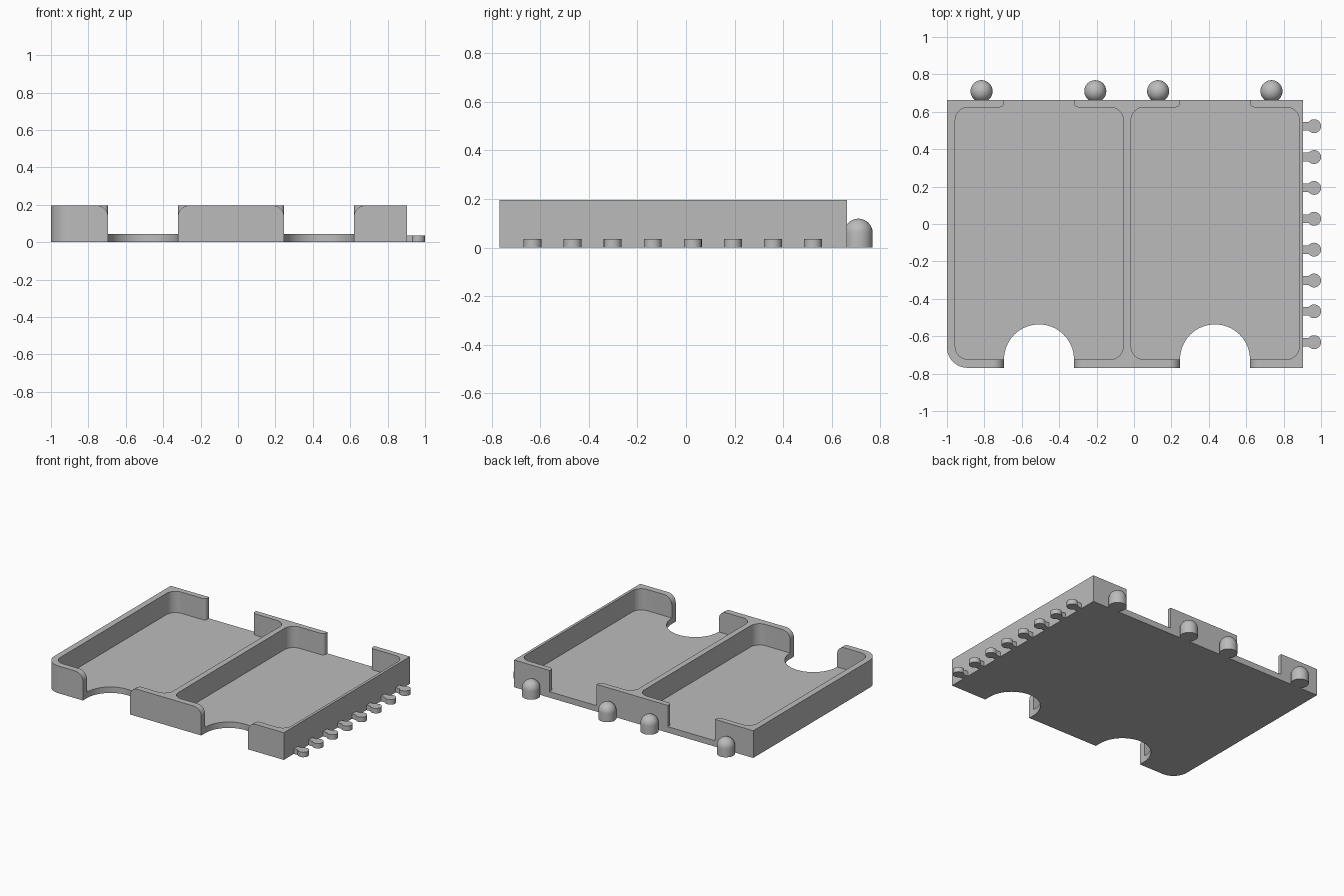
import bpy, bmesh
from math import sin, cos, pi, radians, asin
from mathutils import Matrix, Vector

if "Cube" in bpy.data.objects:
    bpy.data.objects.remove(bpy.data.objects["Cube"], do_unlink=True)

grey = bpy.data.materials.new("matte grey")
grey.use_nodes = True
grey.diffuse_color = (0.5, 0.5, 0.5, 1)
grey.node_tree.nodes["Principled BSDF"].inputs["Base Color"].default_value = (0.5, 0.5, 0.5, 1)

LEFT, RIGHT, FRONT, BACK = -1.0, 0.903, -0.769, 0.664
HEIGHT, FLOOR = 0.196, 0.043
INNER_FRONT, INNER_BACK = -0.724, 0.624
GAP_HALF = 0.187


def arc(cx, cy, r, start, end, steps=12):
    """Points along an arc, angles in degrees."""
    angles = [radians(start + (end - start) * i / steps) for i in range(steps + 1)]
    return [(cx + r * cos(a), cy + r * sin(a)) for a in angles]


def add_object(name, bm):
    bmesh.ops.recalc_face_normals(bm, faces=bm.faces)
    mesh = bpy.data.meshes.new(name)
    bm.to_mesh(mesh)
    bm.free()
    mesh.materials.append(grey)
    obj = bpy.data.objects.new(name, mesh)
    bpy.context.scene.collection.objects.link(obj)
    return obj


def prism(name, outline, low, high, along_y=False):
    """Extrude an outline along z, or an x-z outline along y."""
    def place(u, v):
        return (u, low, v) if along_y else (u, v, low)
    bm = bmesh.new()
    face = bm.faces.new([bm.verts.new(place(u, v)) for u, v in outline])
    out = bmesh.ops.extrude_face_region(bm, geom=[face])
    verts = [g for g in out["geom"] if isinstance(g, bmesh.types.BMVert)]
    step = high - low
    bmesh.ops.translate(bm, verts=verts, vec=(0, step, 0) if along_y else (0, 0, step))
    return add_object(name, bm)


def smooth(obj):
    bpy.ops.object.select_all(action="DESELECT")
    obj.select_set(True)
    bpy.context.view_layer.objects.active = obj
    bpy.ops.object.shade_smooth_by_angle(angle=radians(30))


def cut(target, cutter):
    bpy.context.view_layer.objects.active = target
    mod = target.modifiers.new("cut", "BOOLEAN")
    mod.operation, mod.solver, mod.object = "DIFFERENCE", "EXACT", cutter
    bpy.ops.object.modifier_apply(modifier=mod.name)
    bpy.data.objects.remove(cutter, do_unlink=True)


# Tray block with one rounded front corner
r = 0.11
tray = prism("tray", arc(LEFT + r, FRONT + r, r, 180, 270)
             + [(RIGHT, FRONT), (RIGHT, BACK), (LEFT, BACK)], 0, HEIGHT)

# Two card pockets, each with a thumb notch in front and an opening behind
for x0, x1, gap in ((-0.956, -0.057, -0.508), (-0.016, 0.884, 0.433)):
    r = 0.07
    y0, y1 = INNER_FRONT, INNER_BACK
    cut(tray, prism("pocket_cutter",
                    arc(x0 + r, y0 + r, r, 180, 270) + arc(x1 - r, y0 + r, r, 270, 360)
                    + arc(x1 - r, y1 - r, r, 0, 90) + arc(x0 + r, y1 - r, r, 90, 180),
                    FLOOR, 0.3))
    g0, g1 = gap - GAP_HALF, gap + GAP_HALF

    # Back opening with eased inner wall ends
    r = 0.022
    cut(tray, prism("back_opening_cutter",
                    arc(g1 + r, y1 + r, r, 270, 180, 6)
                    + [(g1, 0.8), (g0, 0.8)]
                    + arc(g0 - r, y1 + r, r, 0, -90, 6)
                    + [(g0 - r, y1 - 0.05), (g1 + r, y1 - 0.05)], FLOOR, 0.3))

    # Front opening whose upper wall corners are rounded over
    r = 0.06
    cut(tray, prism("front_opening_cutter",
                    [(g0, FLOOR), (g1, FLOOR)]
                    + arc(g1 + r, HEIGHT - r, r, 180, 90)
                    + [(g1 + r, 0.3), (g0 - r, 0.3)]
                    + arc(g0 - r, HEIGHT - r, r, 90, 0),
                    -0.9, y0 + 0.002, along_y=True))

    # Round thumb notch through the floor
    cut(tray, prism("thumb_notch_cutter",
                    arc(gap, y0, GAP_HALF, 0, 180, 40) + [(g0, -0.9), (g1, -0.9)],
                    -0.1, 0.1))
smooth(tray)

# Keyhole-shaped connector pegs along the left side
for i in range(8):
    y = 0.523 - 0.165 * i
    r, half = 0.037, 0.023
    a = 180 - asin(half / r) * 180 / pi
    peg = prism(f"side_peg_{i + 1}",
                arc(1 - r, y, r, -a, a, 28)
                + [(RIGHT - 0.01, y + half), (RIGHT - 0.01, y - half)], 0, 0.036)
    smooth(peg)

# Domed knobs along the back
for i, x in enumerate((-0.815, -0.207, 0.129, 0.735)):
    r = 0.059
    profile = [(0, 0), (r, 0)] + arc(0, 0.06, r, 0, 90, 10)
    bm = bmesh.new()
    verts = [bm.verts.new((u, 0, v)) for u, v in profile]
    edges = [bm.edges.new(pair) for pair in zip(verts, verts[1:])]
    bmesh.ops.spin(bm, geom=verts + edges, cent=(0, 0, 0), axis=(0, 0, 1),
                   angle=2 * pi, steps=32, use_duplicate=False)
    bmesh.ops.remove_doubles(bm, verts=bm.verts, dist=0.0005)
    knob = add_object(f"back_knob_{i + 1}", bm)
    knob.location = (x, 0.71, 0)
    smooth(knob)
